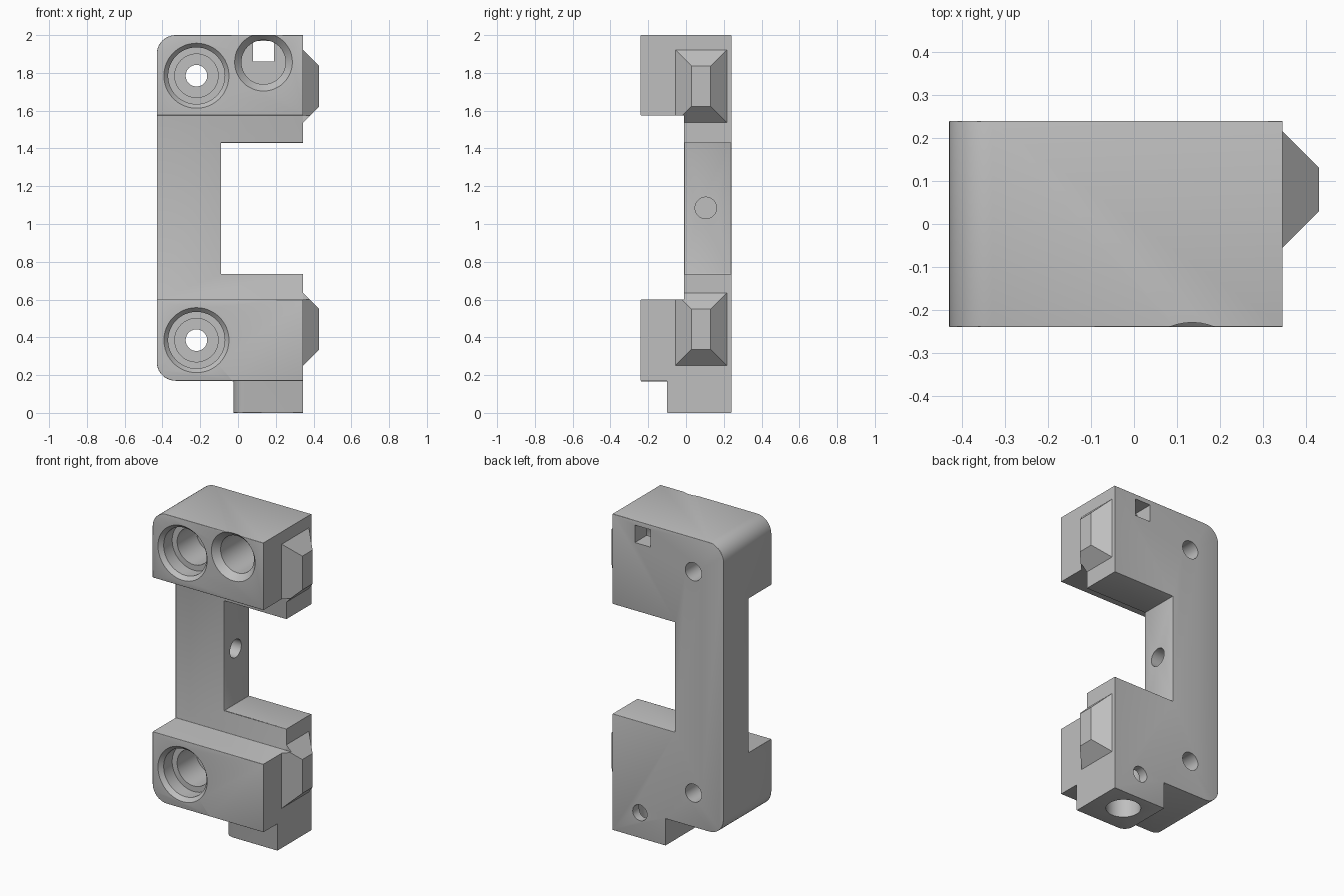
import bpy, bmesh
from math import sin, cos, pi, radians
from mathutils import Vector

if "Cube" in bpy.data.objects:
    bpy.data.objects.remove(bpy.data.objects["Cube"], do_unlink=True)

GREY = (0.52, 0.52, 0.52, 1)
metal = bpy.data.materials.new("plain grey")
metal.use_nodes = True
metal.diffuse_color = GREY
metal.node_tree.nodes["Principled BSDF"].inputs["Base Color"].default_value = GREY


def finish(bm, name):
    bmesh.ops.recalc_face_normals(bm, faces=bm.faces)
    mesh = bpy.data.meshes.new(name)
    bm.to_mesh(mesh)
    bm.free()
    mesh.materials.append(metal)
    ob = bpy.data.objects.new(name, mesh)
    bpy.context.collection.objects.link(ob)
    return ob


def prism(name, points, offset):
    """Extrude a closed outline along an offset vector."""
    bm = bmesh.new()
    face = bm.faces.new([bm.verts.new(p) for p in points])
    ext = bmesh.ops.extrude_face_region(bm, geom=[face])
    verts = [g for g in ext["geom"] if isinstance(g, bmesh.types.BMVert)]
    bmesh.ops.translate(bm, verts=verts, vec=offset)
    return finish(bm, name)


def box(name, x0, x1, y0, y1, z0, z1):
    pts = [(x0, y0, z0), (x1, y0, z0), (x1, y0, z1), (x0, y0, z1)]
    return prism(name, pts, (0, y1 - y0, 0))


def arc(cx, cy, r, start, end, n=10):
    angles = [radians(start + (end - start) * i / n) for i in range(n + 1)]
    return [(cx + r * cos(a), cy + r * sin(a)) for a in angles]


def lathe(name, origin, axis, steps, n=48):
    """Stepped round cutter; steps are (distance along axis, radius)."""
    bm = bmesh.new()
    turn = Vector((0, 0, 1)).rotation_difference(Vector(axis))
    rings = []
    for d, r in steps:
        ring = [Vector((r * cos(2 * pi * i / n), r * sin(2 * pi * i / n), d)) for i in range(n)]
        rings.append([bm.verts.new(turn @ p + Vector(origin)) for p in ring])
    for a, b in zip(rings, rings[1:]):
        for i in range(n):
            j = (i + 1) % n
            bm.faces.new((a[i], a[j], b[j], b[i]))
    bm.faces.new(rings[0])
    bm.faces.new(rings[-1])
    return finish(bm, name)


def apply(ob, mod):
    bpy.ops.object.select_all(action="DESELECT")
    bpy.context.view_layer.objects.active = ob
    ob.select_set(True)
    bpy.ops.object.modifier_apply(modifier=mod.name)


def cut(ob, cutter):
    cutter.hide_render = True
    mod = ob.modifiers.new("cut", "BOOLEAN")
    mod.operation = "DIFFERENCE"
    mod.solver = "EXACT"
    mod.object = cutter
    apply(ob, mod)
    bpy.data.objects.remove(cutter, do_unlink=True)


# C-shaped body with foot, left overlong so its right end can be trimmed sharp
outline = [(0.5, 0), (-0.025, 0), (-0.025, 0.17)]
outline += arc(-0.33, 0.27, 0.1, 270, 180)
outline += arc(-0.33, 1.9, 0.1, 180, 90)
outline += [(0.5, 2), (0.5, 1.43), (-0.09, 1.43), (-0.09, 0.735), (0.5, 0.735)]
body = prism("bracket_body", [(x, -0.24, z) for x, z in outline], (0, 0.48, 0))


def waist():
    return box("waist_cutter", -0.6, 0.6, -0.5, -0.01, 0.6, 1.575)


cut(body, waist())

# Step the foot back, rounding its front corner
step = [(-0.03, -0.5), (0.6, -0.5), (0.6, -0.1)]
step += arc(0.035, -0.04, 0.06, 270, 180) + [(-0.03, -0.04)]
cut(body, prism("foot_cutter", [(x, y, -0.1) for x, y in step], (0, 0, 0.27)))

# Soften the edges, then trim the right end
bevel = body.modifiers.new("soft edges", "BEVEL")
bevel.width = 0.013
bevel.segments = 3
bevel.limit_method = "ANGLE"
bevel.angle_limit = radians(35)
apply(body, bevel)
cut(body, box("end_cutter", 0.345, 0.7, -0.6, 0.6, -0.2, 2.2))

# Stepped bolt holes running front to back
for z in (1.785, 0.385):
    steps = [(-0.26, 0.19), (-0.215, 0.15), (-0.13, 0.15), (-0.13, 0.115),
             (0.06, 0.115), (0.06, 0.057), (0.3, 0.057)]
    cut(body, lathe("bolt_cutter", (-0.22, 0, z), (0, 1, 0), steps))

# Blind front bore with a square window to the back
cut(body, lathe("bore_cutter", (0.135, 0, 1.857), (0, 1, 0),
                [(-0.26, 0.171), (-0.2, 0.117), (0.12, 0.117)]))
cut(body, box("window_cutter", 0.08, 0.19, 0.05, 0.3, 1.86, 1.97))

# Blind hole in the inner wall, foot bore and its rear cross hole
cut(body, lathe("side_cutter", (0, 0.105, 1.085), (1, 0, 0), [(-0.33, 0.057), (0, 0.057)]))
cut(body, lathe("foot_bore_cutter", (0.155, 0.09, 0), (0, 0, 1), [(-0.1, 0.1), (0.3, 0.1)]))
cut(body, lathe("cross_cutter", (0.155, 0, 0.16), (0, 1, 0), [(0.09, 0.05), (0.3, 0.05)]))

bpy.ops.object.select_all(action="DESELECT")
body.select_set(True)
bpy.context.view_layer.objects.active = body
bpy.ops.object.shade_smooth_by_angle(angle=radians(30))

# Tapered locating blocks on the right end
for name, zc in (("upper_wedge", 1.73), ("lower_wedge", 0.443)):
    bm = bmesh.new()
    bmesh.ops.create_cube(bm, size=1)
    for v in bm.verts:
        outer = v.co.x > 0
        half_y, half_z = (0.051, 0.107) if outer else (0.136, 0.192)
        v.co = ((0.43 if outer else 0.345),
                0.08 + (half_y if v.co.y > 0 else -half_y),
                zc + (half_z if v.co.z > 0 else -half_z))
    cut(finish(bm, name), waist())
